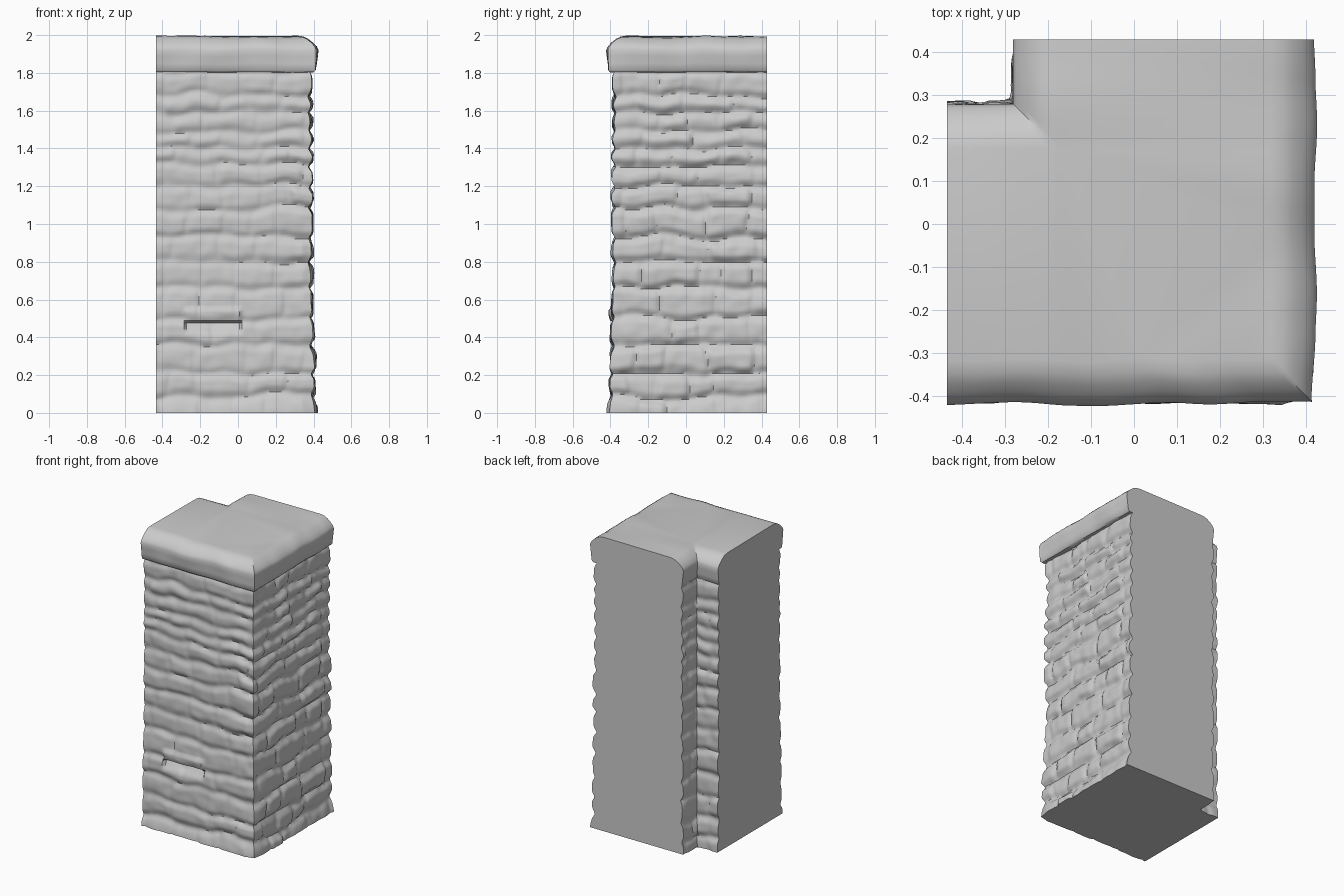
import bpy, bmesh, random
from math import floor
from mathutils import Vector, noise

if "Cube" in bpy.data.objects:
    bpy.data.objects.remove(bpy.data.objects["Cube"])

random.seed(7)
LEFT, BACK = -0.435, 0.43      # flat cut planes where the wall would continue
STEP = 0.014


def smooth(t):
    t = max(0.0, min(1.0, t))
    return t * t * (3 - 2 * t)


# Stone courses: heights and, for each, the vertical joints along the path
COURSES = [-0.1, 0.09, 0.21, 0.36, 0.5, 0.66, 0.8, 0.93, 1.08, 1.2, 1.31,
           1.4, 1.49, 1.59, 1.68, 1.81, 2.0]
JOINTS = []
for low, high in zip(COURSES, COURSES[1:]):
    u, row = -0.3 + random.uniform(0, 0.15), []
    while u < 4:
        row.append((u, random.uniform(-0.007, 0.007), random.uniform(-0.06, 0.06)))
        u += random.uniform(0.13, 0.3)
    JOINTS.append(row)


def stone_relief(u, z):
    """Height of the rough stonework at distance u along the path."""
    p = Vector((u * 5, z * 5, 3))
    uw = u + 0.03 * noise.noise(p)
    zw = z + 0.035 * noise.noise(p + Vector((9, 4, 1)))
    i = max(k for k in range(len(JOINTS)) if zw >= COURSES[k] or k == 0)
    row = JOINTS[i]
    j = max(k for k in range(len(row) - 1) if uw >= row[k][0] or k == 0)
    u0, lift, tilt = row[j]
    u1 = row[j + 1][0]
    d_side = min(uw - u0, u1 - uw)
    d_bed = min(zw - COURSES[i], COURSES[i + 1] - zw)
    bulge = smooth((d_bed + 0.004) / 0.045) * (0.5 + 0.5 * smooth((d_side + 0.004) / 0.03))
    h = 0.021 * bulge + lift * bulge + tilt * (zw - (COURSES[i] + COURSES[i + 1]) / 2)
    return h + 0.006 * noise.noise(p * 3)


def wall_offset(u, z, inner):
    h = stone_relief(u, z)
    if inner:
        return h * 0.7 - 0.004 + 0.008 * smooth((0.25 - z) / 0.25)
    # the front face is more worn than the side
    wear = 0.65 + 0.35 * smooth((u - 0.6) / 0.25)
    h = h * wear + 0.010 * (1 - wear)
    h += 0.014 * smooth((0.75 - z) / 0.5) + 0.012 * smooth((0.08 - z) / 0.08)
    # overhanging ledge low on the front
    x = u + LEFT
    if -0.28 < x < 0.03:
        if 0.485 <= z < 0.55:
            h += 0.012
        elif 0.41 < z < 0.485:
            h -= 0.022 * smooth((z - 0.41) / 0.05)
    return h


def ring(front, side, notch_x, notch_y, inset, z, offset):
    """Closed L-shaped outline at height z; only the stone sides are displaced."""
    pts = []
    paths = [
        ([(LEFT, -front + inset), (side - inset, -front + inset), (side - inset, BACK)],
         [(0, -1), (1, 0)], False),
        ([(notch_x + inset, BACK), (notch_x + inset, notch_y - inset), (LEFT, notch_y - inset)],
         [(-1, 0), (0, 1)], True)]
    lengths = {False: (0.84, 0.82), True: (0.165, 0.165)}
    for corners, normals, inner in paths:
        start = 2.0 if inner else 0.0
        for s in range(2):
            a, b = Vector(corners[s]), Vector(corners[s + 1])
            n = Vector(normals[s])
            count = round(lengths[inner][s] / STEP)
            for k in range(count + (s == 1)):
                t = k / count
                d = offset(start + t * lengths[inner][s], z, inner)
                if s == 1 and k == 0:
                    n_here = Vector(normals[0]) + Vector(normals[1])
                    if not inner:
                        n_here *= 0.85
                else:
                    n_here = n
                p = a.lerp(b, t) + n_here * d
                pts.append((p.x, p.y, z))
            start += lengths[inner][s]
    return pts


def skin(name, rings):
    """Join the outlines into a closed solid."""
    bm = bmesh.new()
    loops = [[bm.verts.new(p) for p in r] for r in rings]
    for lo, hi in zip(loops, loops[1:]):
        for i in range(len(lo)):
            j = (i + 1) % len(lo)
            bm.faces.new((lo[i], lo[j], hi[j], hi[i]))
    bm.faces.new(list(reversed(loops[0])))
    top = bm.faces.new(loops[-1])
    bmesh.ops.triangulate(bm, faces=[top])
    mesh = bpy.data.meshes.new(name)
    bm.to_mesh(mesh)
    bm.free()
    obj = bpy.data.objects.new(name, mesh)
    bpy.context.collection.objects.link(obj)
    bpy.ops.object.select_all(action='DESELECT')
    obj.select_set(True)
    bpy.context.view_layer.objects.active = obj
    bpy.ops.object.shade_smooth_by_angle(angle=0.75)
    return obj


# Stone wall corner
levels = [1.815 * k / 130 for k in range(131)]
skin("stone_wall", [ring(0.372, 0.372, -0.268, 0.268, 0, z, wall_offset) for z in levels])


# Coping slab with a worn, chamfered rim
def coping_offset(u, z, inner):
    p = Vector((u * 7, z * 6, 20))
    return (0.004 if inner else 0.009) * noise.noise(p)


PROFILE = [(1.803, 0.05), (1.804, 0.018), (1.815, 0.008), (1.85, 0.004), (1.89, 0.0),
           (1.92, -0.003), (1.94, 0.005), (1.96, 0.025), (1.977, 0.047),
           (1.988, 0.07), (1.992, 0.10)]
rings = []
for z, inset in PROFILE:
    r = ring(0.417, 0.417, -0.278, 0.276, inset, z, coping_offset)
    # slightly uneven edges along the slab
    amp = 0.009 if z > 1.81 else 0.004
    rings.append([(x, y, min(2.0, w + amp * noise.noise(Vector((x * 5, y * 5, 2)))))
                  for x, y, w in r])
skin("coping_slab", rings)
